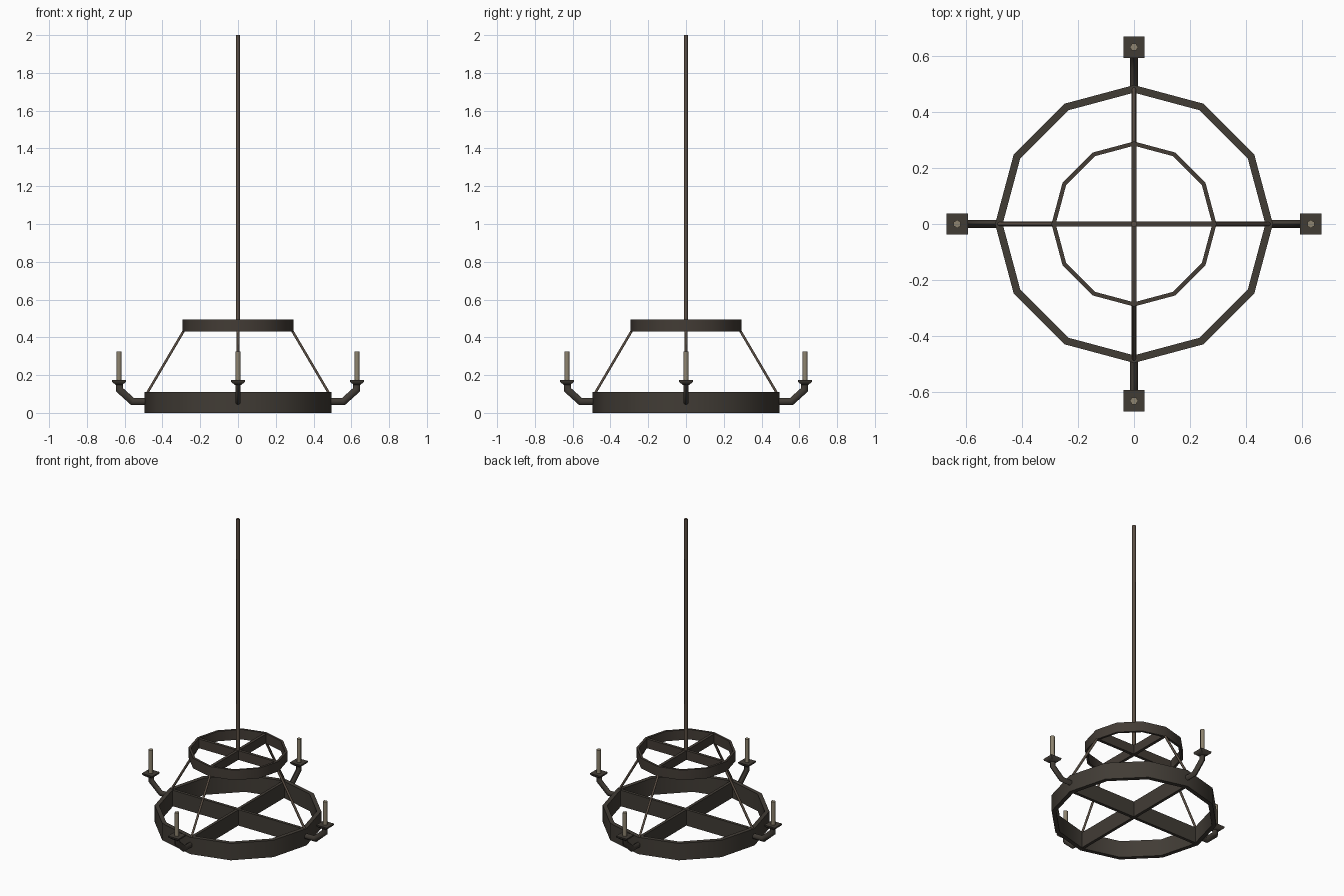
import bpy, bmesh, math
from mathutils import Vector, Matrix

if "Cube" in bpy.data.objects:
    bpy.data.objects.remove(bpy.data.objects["Cube"])


def material(name, rgb):
    m = bpy.data.materials.new(name)
    m.diffuse_color = (*rgb, 1)
    m.use_nodes = True
    m.node_tree.nodes["Principled BSDF"].inputs["Base Color"].default_value = m.diffuse_color
    return m


IRON = material("dark_iron", (0.053, 0.045, 0.036))
BROWN = material("brown_iron", (0.056, 0.045, 0.036))
RUST = material("worn_bronze", (0.105, 0.078, 0.058))
WAX = material("candle_wax", (0.27, 0.23, 0.16))


def finish(name, bm, mat, smooth=None):
    bmesh.ops.recalc_face_normals(bm, faces=bm.faces)
    if smooth:  # smooth shading, sharp above the given angle
        for f in bm.faces:
            f.smooth = True
        for e in bm.edges:
            e.smooth = e.calc_face_angle(0) < math.radians(smooth)
    me = bpy.data.meshes.new(name)
    bm.to_mesh(me)
    bm.free()
    me.materials.append(mat)
    ob = bpy.data.objects.new(name, me)
    bpy.context.collection.objects.link(ob)
    return ob


def loft(name, loops, mat, closed=False, smooth=None):
    """Skin equal-sized loops of points; cap the ends unless closed."""
    bm = bmesh.new()
    rows = [[bm.verts.new(p) for p in loop] for loop in loops]
    n = len(rows[0])
    pairs = list(zip(rows, rows[1:])) + ([(rows[-1], rows[0])] if closed else [])
    for a, b in pairs:
        for i in range(n):
            j = (i + 1) % n
            bm.faces.new((a[i], a[j], b[j], b[i]))
    if not closed:
        bm.faces.new(rows[0])
        bm.faces.new(rows[-1])
    return finish(name, bm, mat, smooth)


def hoop(name, r_out, r_in, z0, z1, mat):
    """Twelve-sided flat band with corners on the axes."""
    loops = []
    for k in range(12):
        a = k * math.tau / 12
        c, s = math.cos(a), math.sin(a)
        loops.append([(r * c, r * s, z) for r, z in
                      ((r_out, z0), (r_out, z1), (r_in, z1), (r_in, z0))])
    return loft(name, loops, mat, closed=True, smooth=40)


def box(name, size, centre, mat):
    bm = bmesh.new()
    bmesh.ops.create_cube(bm, size=1, matrix=Matrix.Translation(centre) @ Matrix.Diagonal((*size, 1)))
    return finish(name, bm, mat)


def tube(name, path, r_u, r_y, sides, mat, phase=0.0):
    """Mitred tube along a path of (x, z) points in the xz plane."""
    pts = [Vector((x, 0, z)) for x, z in path]
    dirs = [(b - a).normalized() for a, b in zip(pts, pts[1:])]
    loops = []
    for i, p in enumerate(pts):
        d0, d1 = dirs[max(i - 1, 0)], dirs[min(i, len(dirs) - 1)]
        t = (d0 + d1).normalized()
        u = Vector((0, 1, 0)).cross(t) / t.dot(d0)
        ring = []
        for k in range(sides):
            a = (k + phase) * math.tau / sides
            ring.append(p + u * r_u * math.cos(a) + Vector((0, r_y * math.sin(a), 0)))
        loops.append(ring)
    return loft(name, loops, mat, smooth=70)


# hoops and their cross bars
hoop("lower_hoop", 0.495, 0.468, 0.0, 0.11, IRON)
hoop("upper_hoop", 0.294, 0.279, 0.43, 0.495, BROWN)
for label, length, h, zc, mat in (("lower", 0.95, 0.104, 0.055, IRON),
                                  ("upper", 0.565, 0.06, 0.4625, BROWN)):
    box(label + "_cross_bar_x", (length, 0.019, h), (0, 0, zc), mat)
    box(label + "_cross_bar_y", (0.019, length, h - 0.001), (0, 0, zc), mat)

# hanging pole
tube("hanging_pole", [(0, 0.44), (0, 2.0)], 0.0115, 0.0115, 6, RUST, 0.5)

# four rods, arms, cups and candles
X = 0.63
for k, side in enumerate(("right", "back", "left", "front")):
    cup = [[(X + sx * h, sy * h, z) for sx, sy in ((1, 1), (-1, 1), (-1, -1), (1, -1))]
           for h, z in ((0.016, 0.147), (0.036, 0.163), (0.038, 0.174))]
    parts = [
        tube(side + "_rod", [(0.484, 0.1), (0.284, 0.44)], 0.0075, 0.0075, 6, RUST, 0.5),
        tube(side + "_arm", [(0.475, 0.06), (0.558, 0.06), (X - 0.003, 0.122), (X - 0.003, 0.155)],
             0.019, 0.0155, 6, IRON),
        loft(side + "_cup", cup, IRON, smooth=50),
        tube(side + "_candle", [(X, 0.165), (X, 0.325)], 0.0145, 0.0145, 6, WAX, 0.5),
    ]
    for ob in parts:
        ob.data.transform(Matrix.Rotation(k * math.pi / 2, 4, 'Z'))
